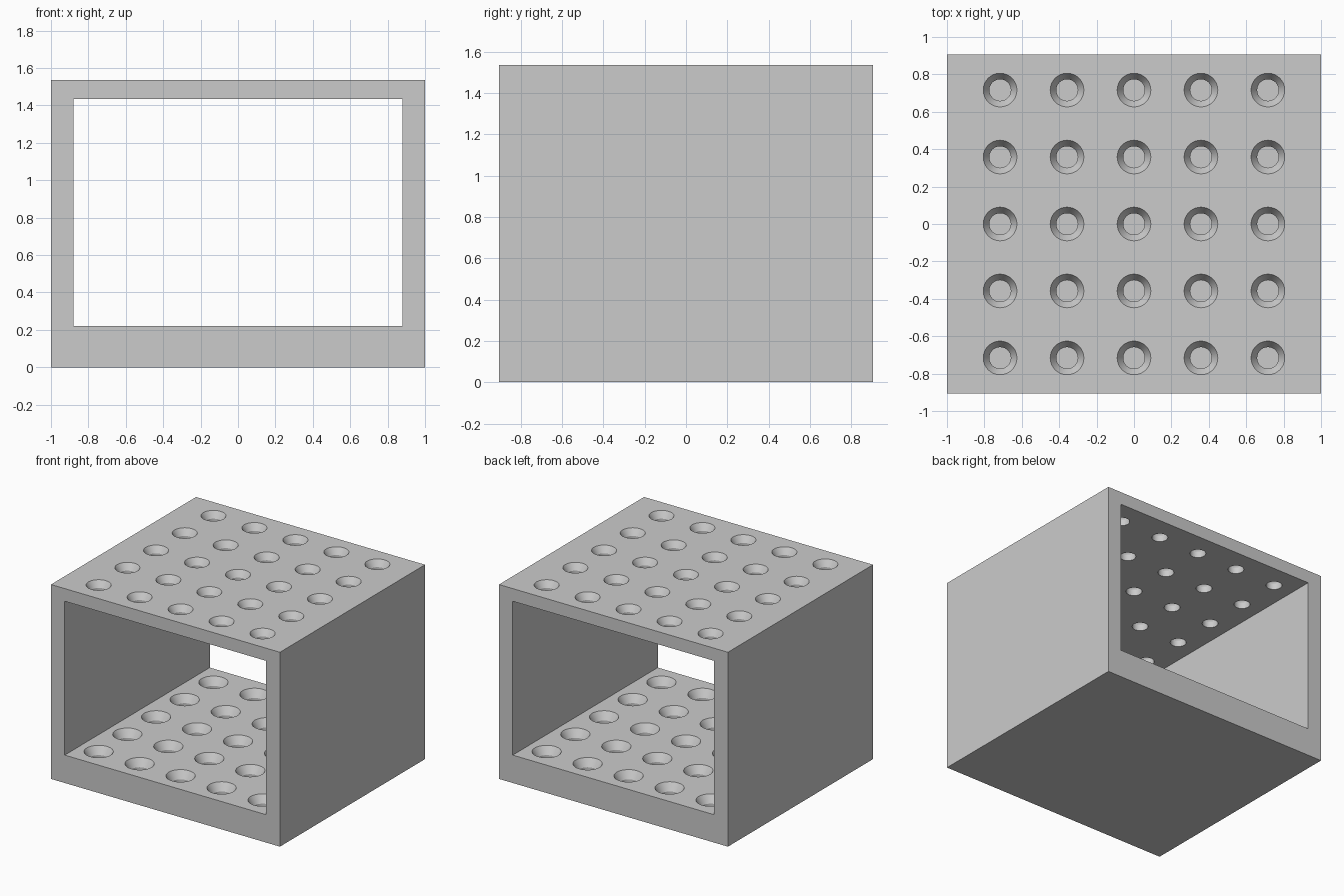
import bpy, bmesh, math

default = bpy.data.objects.get("Cube")
if default:
    bpy.data.objects.remove(default, do_unlink=True)

WIDTH, DEPTH, HEIGHT = 2.0, 1.81, 1.535
WALL, FLOOR, CEILING = 0.12, 0.22, 1.435
PITCH, SEGMENTS = 0.358, 40

grey = bpy.data.materials.new("light grey plastic")
grey.use_nodes = True
colour = (0.6, 0.6, 0.6, 1)
grey.diffuse_color = colour
grey.node_tree.nodes["Principled BSDF"].inputs["Base Color"].default_value = colour


def make_object(name, bm):
    bmesh.ops.recalc_face_normals(bm, faces=bm.faces)
    mesh = bpy.data.meshes.new(name)
    bm.to_mesh(mesh)
    bm.free()
    mesh.materials.append(grey)
    obj = bpy.data.objects.new(name, mesh)
    bpy.context.collection.objects.link(obj)
    return obj


def block(name, width, depth, bottom, top):
    bm = bmesh.new()
    bmesh.ops.create_cube(bm, size=1)
    for v in bm.verts:
        v.co.x *= width
        v.co.y *= depth
        v.co.z = top if v.co.z > 0 else bottom
    return make_object(name, bm)


def hole_grid(name, profile):
    """Five by five lathed solids; profile is (radius, z) from top to bottom."""
    bm = bmesh.new()
    for i in range(-2, 3):
        for j in range(-2, 3):
            rings = []
            for radius, z in profile:
                rings.append([bm.verts.new((
                    i * PITCH + radius * math.cos(math.tau * k / SEGMENTS),
                    j * PITCH + radius * math.sin(math.tau * k / SEGMENTS), z))
                    for k in range(SEGMENTS)])
            for a, b in zip(rings, rings[1:]):
                for k in range(SEGMENTS):
                    n = (k + 1) % SEGMENTS
                    bm.faces.new((a[k], b[k], b[n], a[n]))
            bm.faces.new(rings[0])
            bm.faces.new(rings[-1])
    return make_object(name, bm)


# Outer shell of the rack
rack = block("rack_body", WIDTH, DEPTH, 0, HEIGHT)

# Opening from front to back, countersunk through holes, blind floor sockets
cutters = [
    block("opening_cutter", WIDTH - 2 * WALL, DEPTH + 0.4, FLOOR, CEILING),
    hole_grid("top_hole_cutter", [(0.09, HEIGHT + 0.05), (0.09, HEIGHT),
                                  (0.0575, HEIGHT - 0.05), (0.0575, CEILING - 0.05)]),
    hole_grid("floor_socket_cutter", [(0.105, FLOOR + 0.05), (0.105, FLOOR),
                                      (0.068, FLOOR - 0.06), (0.068, FLOOR - 0.12)]),
]

bpy.ops.object.select_all(action="DESELECT")
rack.select_set(True)
bpy.context.view_layer.objects.active = rack
for cutter in cutters:
    cutter.hide_render = True
    cut = rack.modifiers.new(cutter.name, "BOOLEAN")
    cut.operation = "DIFFERENCE"
    cut.solver = "EXACT"
    cut.object = cutter
    bpy.ops.object.modifier_apply(modifier=cut.name)
    bpy.data.objects.remove(cutter, do_unlink=True)

# Smooth hole walls with crisp edges
bpy.ops.object.shade_smooth_by_angle(angle=math.radians(25))
